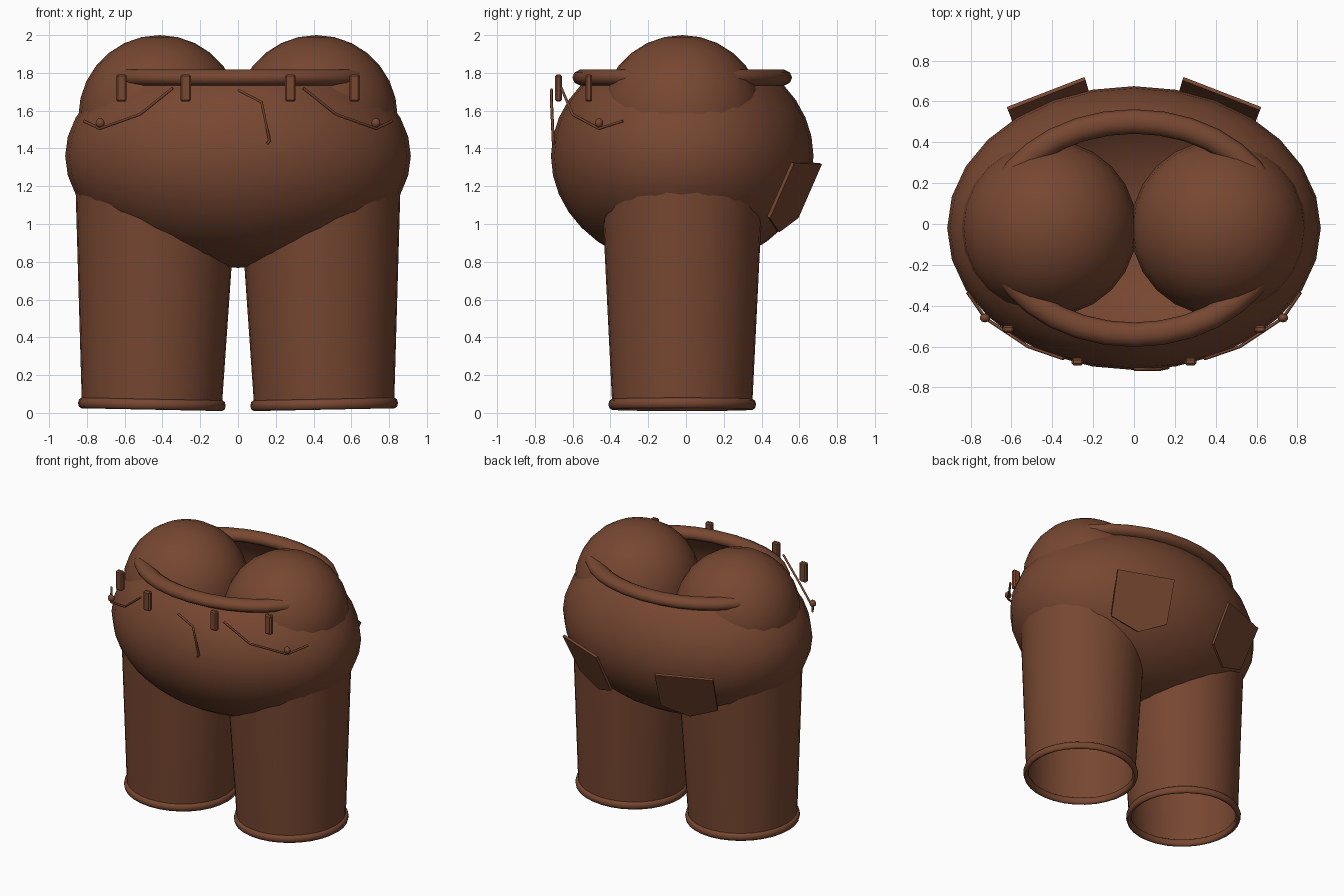
import bpy, bmesh, math
from mathutils import Vector, Matrix

if "Cube" in bpy.data.objects:
    bpy.data.objects.remove(bpy.data.objects["Cube"])

CY = -0.02  # depth centre of the garment

brown = bpy.data.materials.new("brown_cloth")
brown.diffuse_color = (0.185, 0.063, 0.031, 1)
brown.use_nodes = True
brown.node_tree.nodes["Principled BSDF"].inputs["Base Color"].default_value = brown.diffuse_color


def finish(name, bm, smooth=True):
    me = bpy.data.meshes.new(name)
    bmesh.ops.recalc_face_normals(bm, faces=bm.faces[:])
    bm.to_mesh(me)
    bm.free()
    me.materials.append(brown)
    for p in me.polygons:
        p.use_smooth = smooth
    ob = bpy.data.objects.new(name, me)
    bpy.context.collection.objects.link(ob)
    return ob


def ellipsoid(name, loc, radii, seg, rings, cut=None):
    bm = bmesh.new()
    mat = Matrix.Translation(loc) @ Matrix.Diagonal((*radii, 1))
    bmesh.ops.create_uvsphere(bm, u_segments=seg, v_segments=rings, radius=1, matrix=mat)
    if cut is not None:  # open the top
        bmesh.ops.bisect_plane(bm, geom=bm.verts[:] + bm.edges[:] + bm.faces[:],
                               plane_co=(0, 0, cut), plane_no=(0, 0, 1), clear_outer=True)
    return finish(name, bm)


def ring(name, mat, rx, ry, tube_r, tube_z, seg=32, sides=10):
    bm = bmesh.new()
    loops = []
    for i in range(seg):
        a = 2 * math.pi * i / seg
        loop = []
        for j in range(sides):
            b = 2 * math.pi * j / sides
            k = tube_r * math.cos(b)
            loop.append(bm.verts.new(mat @ Vector(((rx + k) * math.cos(a), (ry + k) * math.sin(a),
                                                   tube_z * math.sin(b)))))
        loops.append(loop)
    for i in range(seg):
        p, q = loops[i], loops[(i + 1) % seg]
        for j in range(sides):
            n = (j + 1) % sides
            bm.faces.new((p[j], q[j], q[n], p[n]))
    return finish(name, bm)


def seam(name, pts, r=0.008):
    cu = bpy.data.curves.new(name, 'CURVE')
    cu.dimensions = '3D'
    cu.bevel_depth = r
    cu.bevel_resolution = 1
    cu.use_fill_caps = True
    sp = cu.splines.new('POLY')
    sp.points.add(len(pts) - 1)
    for p, co in zip(sp.points, pts):
        p.co = (*co, 1)
    cu.materials.append(brown)
    ob = bpy.data.objects.new(name, cu)
    bpy.context.collection.objects.link(ob)
    return ob


# Hips: open bowl with a waistband
ellipsoid("hips", (0, CY, 1.36), (0.915, 0.695, 0.592), 28, 18, cut=1.775)
ring("waistband", Matrix.Translation((0, CY, 1.775)), 0.69, 0.522, 0.06, 0.045)

for s, side in ((-1, "left"), (1, "right")):
    # Rounded upper body of each side
    ellipsoid(side + "_dome", (s * 0.415, CY, 1.57), (0.43, 0.43, 0.43), 24, 14)

    # Open tapered leg, leaning slightly outward
    lean = Matrix.Rotation(-s * 0.02, 4, 'Y')
    base = Matrix.Translation((s * 0.456, CY, 0.045)) @ lean
    bm = bmesh.new()
    bmesh.ops.create_cone(bm, cap_ends=False, segments=32, radius1=0.371, radius2=0.43,
                          depth=1.2, matrix=base @ Matrix.Translation((0, 0, 0.6)))
    finish(side + "_leg", bm)
    ring(side + "_cuff", base, 0.373, 0.373, 0.018, 0.028, sides=8)

    # Belt loops
    for n, (x, y) in enumerate(((0.277, -0.675), (0.617, -0.515))):
        bm = bmesh.new()
        bmesh.ops.create_cube(bm, size=1, matrix=Matrix.Translation((s * x, y, 1.72))
                              @ Matrix.Diagonal((0.056, 0.036, 0.145, 1)))
        bmesh.ops.bevel(bm, geom=bm.edges[:], offset=0.009, segments=1, affect='EDGES')
        finish(f"{side}_belt_loop_{n + 1}", bm, smooth=False)

    # Front pocket seam and rivet
    seam(side + "_pocket_seam", [(s * 0.345, -0.66, 1.72), (s * 0.52, -0.60, 1.58),
                                 (s * 0.73, -0.46, 1.505), (s * 0.815, -0.335, 1.545)])
    ellipsoid(side + "_rivet", (s * 0.73, -0.46, 1.535), (0.025, 0.022, 0.025), 10, 6)

    # Back pocket: five-cornered plate tilted against the hips
    outline = [(0.62, 0.565, 1.325), (0.24, 0.712, 1.32), (0.205, 0.588, 1.035),
               (0.375, 0.487, 0.96), (0.57, 0.437, 1.035)]
    bm = bmesh.new()
    thick = Vector((s * 0.34, 0.86, -0.38)) * 0.009
    back = [bm.verts.new(Vector((s * x, y, z)) - thick) for x, y, z in outline]
    front = [bm.verts.new(Vector((s * x, y, z)) + thick) for x, y, z in outline]
    bm.faces.new(back)
    bm.faces.new(front)
    for i in range(5):
        j = (i + 1) % 5
        bm.faces.new((back[i], back[j], front[j], front[i]))
    finish(side + "_back_pocket", bm, smooth=False)

# Fly seam
seam("fly_seam", [(0, -0.712, 1.71), (0.125, -0.712, 1.645), (0.167, -0.703, 1.44),
                  (0.155, -0.70, 1.425)])
